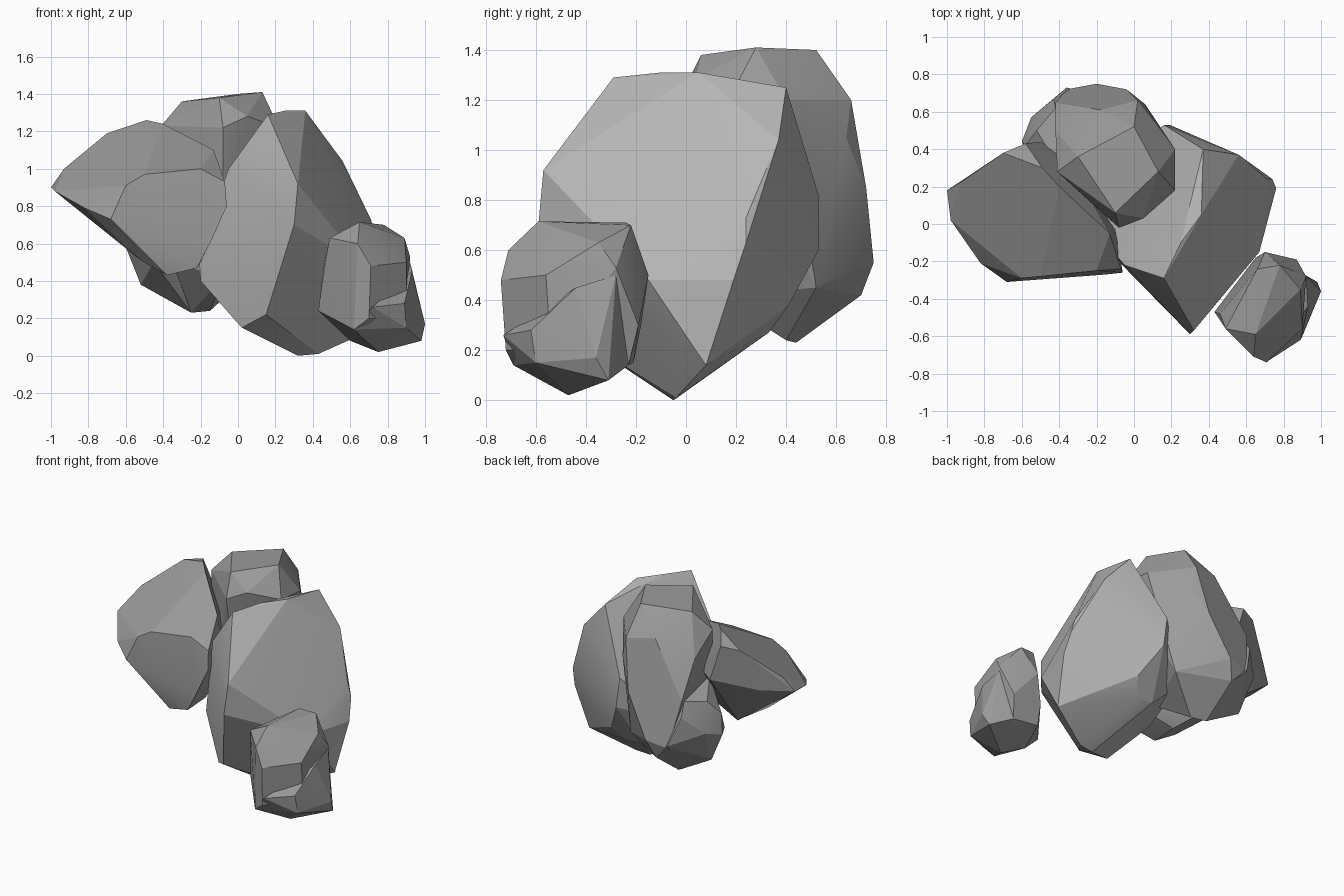
import bpy, bmesh, math


def grey(name, v):
    m = bpy.data.materials.new(name)
    m.diffuse_color = (v, v, v, 1)
    return m


pale_stone = grey("pale_stone", 0.47)
dark_stone = grey("dark_stone", 0.33)


def make_rock(name, stone, corners):
    """Faceted boulder: wrap a hull round its key corners and merge near-flat facets."""
    bm = bmesh.new()
    for c in corners:
        bm.verts.new(c)
    bmesh.ops.convex_hull(bm, input=bm.verts[:])
    loose = [v for v in bm.verts if not v.link_faces]
    bmesh.ops.delete(bm, geom=loose, context='VERTS')
    bmesh.ops.dissolve_limit(bm, angle_limit=math.radians(5),
                             verts=bm.verts[:], edges=bm.edges[:])
    bmesh.ops.recalc_face_normals(bm, faces=bm.faces[:])
    mesh = bpy.data.meshes.new(name)
    bm.to_mesh(mesh)
    bm.free()
    mesh.materials.append(stone)
    rock = bpy.data.objects.new(name, mesh)
    bpy.context.collection.objects.link(rock)
    # soften only the faint creases
    bpy.context.view_layer.objects.active = rock
    bpy.ops.object.select_all(action='DESELECT')
    rock.select_set(True)
    bpy.ops.object.shade_smooth_by_angle(angle=math.radians(15))
    return rock


# Large central boulder, ridge running front to back
make_rock("main_boulder", pale_stone, [
    (0.32, -0.57, 0.92), (0.30, -0.59, 0.70), (0.16, -0.29, 1.29),
    (0.25, -0.10, 1.31), (0.36, 0.05, 1.31), (0.37, 0.40, 1.25),
    (0.56, 0.37, 1.04), (0.71, 0.24, 0.73), (0.74, 0.24, 0.63),
    (0.76, 0.19, 0.48), (0.67, -0.15, 0.48), (0.70, -0.03, 0.30),
    (0.72, 0.08, 0.14), (0.43, -0.04, 0.01), (0.32, -0.05, 0.00),
    (0.02, -0.25, 0.15), (0.15, -0.38, 0.22), (0.16, 0.53, 0.82),
    (0.19, 0.53, 0.60), (0.31, 0.41, 0.38), (0.25, 0.33, 0.27),
    (0.12, 0.33, 0.28), (-0.20, -0.08, 0.40), (-0.21, -0.04, 0.55),
    (-0.09, -0.20, 0.75), (-0.05, -0.22, 1.00), (-0.12, 0.30, 0.50)])

# Left boulder, a slanted wedge leaning outwards
make_rock("left_boulder", dark_stone, [
    (-1.00, 0.18, 0.90), (-0.98, 0.02, 0.88), (-0.93, 0.22, 1.00),
    (-0.82, -0.21, 0.79), (-0.68, -0.31, 0.73), (-0.60, -0.29, 0.91),
    (-0.50, -0.28, 0.97), (-0.20, -0.25, 1.00), (-0.07, -0.24, 0.93),
    (-0.06, -0.26, 0.80), (-0.15, -0.27, 0.60), (-0.22, -0.26, 0.47),
    (-0.38, -0.24, 0.43), (-0.52, -0.20, 0.51), (-0.70, 0.38, 1.19),
    (-0.58, 0.43, 1.21), (-0.49, 0.30, 1.26), (-0.40, 0.20, 1.24),
    (-0.13, -0.05, 1.10), (-0.52, 0.15, 0.55), (-0.20, -0.08, 0.50),
    (-0.38, -0.05, 0.44), (-0.50, 0.44, 0.95), (-0.80, 0.30, 0.90),
    (-0.35, 0.33, 0.95), (-0.10, -0.03, 0.85)])

# Tall boulder at the back
make_rock("back_boulder", dark_stone, [
    (-0.12, 0.40, 1.39), (0.13, 0.28, 1.41), (0.00, 0.52, 1.40),
    (-0.30, 0.36, 1.36), (-0.41, 0.28, 1.23), (-0.08, -0.02, 1.22),
    (-0.10, 0.06, 1.38), (0.05, 0.03, 1.28), (0.22, 0.18, 1.22),
    (0.22, 0.40, 1.20), (0.02, 0.66, 1.20), (-0.18, 0.61, 1.23),
    (-0.42, 0.50, 1.10), (-0.42, 0.65, 0.85), (-0.04, 0.72, 0.85),
    (-0.20, 0.75, 0.55), (-0.36, 0.72, 0.52), (-0.25, 0.70, 0.42),
    (-0.25, 0.44, 0.23), (-0.15, 0.40, 0.24), (-0.35, 0.22, 0.50),
    (-0.08, 0.12, 0.42), (0.08, 0.52, 0.45), (0.06, 0.64, 1.05)])

# Bulge low on the outer side of the back boulder
make_rock("back_boulder_bulge", dark_stone, [
    (-0.60, 0.44, 0.58), (-0.55, 0.57, 0.62), (-0.52, 0.45, 0.38),
    (-0.43, 0.67, 0.74), (-0.52, 0.50, 0.82), (-0.40, 0.30, 0.90),
    (-0.45, 0.20, 0.50), (-0.25, 0.44, 0.23), (-0.36, 0.73, 0.54),
    (-0.25, 0.70, 0.42), (-0.20, 0.50, 0.70), (-0.58, 0.42, 0.72),
    (-0.42, 0.62, 0.84)])

# Small stone at the front right: upright body with a groove above its toe
make_rock("small_stone", dark_stone, [
    (0.65, -0.59, 0.715), (0.66, -0.24, 0.71), (0.78, -0.22, 0.70),
    (0.89, -0.35, 0.63), (0.49, -0.56, 0.63), (0.64, -0.71, 0.60),
    (0.71, -0.74, 0.48), (0.46, -0.48, 0.49), (0.43, -0.47, 0.24),
    (0.62, -0.69, 0.14), (0.70, -0.72, 0.20), (0.90, -0.56, 0.50),
    (0.90, -0.54, 0.20), (0.75, -0.47, 0.02), (0.60, -0.40, 0.08),
    (0.70, -0.15, 0.50), (0.87, -0.19, 0.30), (0.65, -0.18, 0.30),
    (0.65, -0.21, 0.15), (0.84, -0.23, 0.14), (0.92, -0.28, 0.53)])
make_rock("small_stone_toe", dark_stone, [
    (0.62, -0.69, 0.14), (0.72, -0.73, 0.26), (0.89, -0.62, 0.28),
    (0.90, -0.60, 0.15), (1.00, -0.36, 0.17), (0.98, -0.31, 0.08),
    (0.75, -0.47, 0.02), (0.92, -0.28, 0.50), (0.93, -0.44, 0.45),
    (0.84, -0.23, 0.14), (0.70, -0.50, 0.30)])
